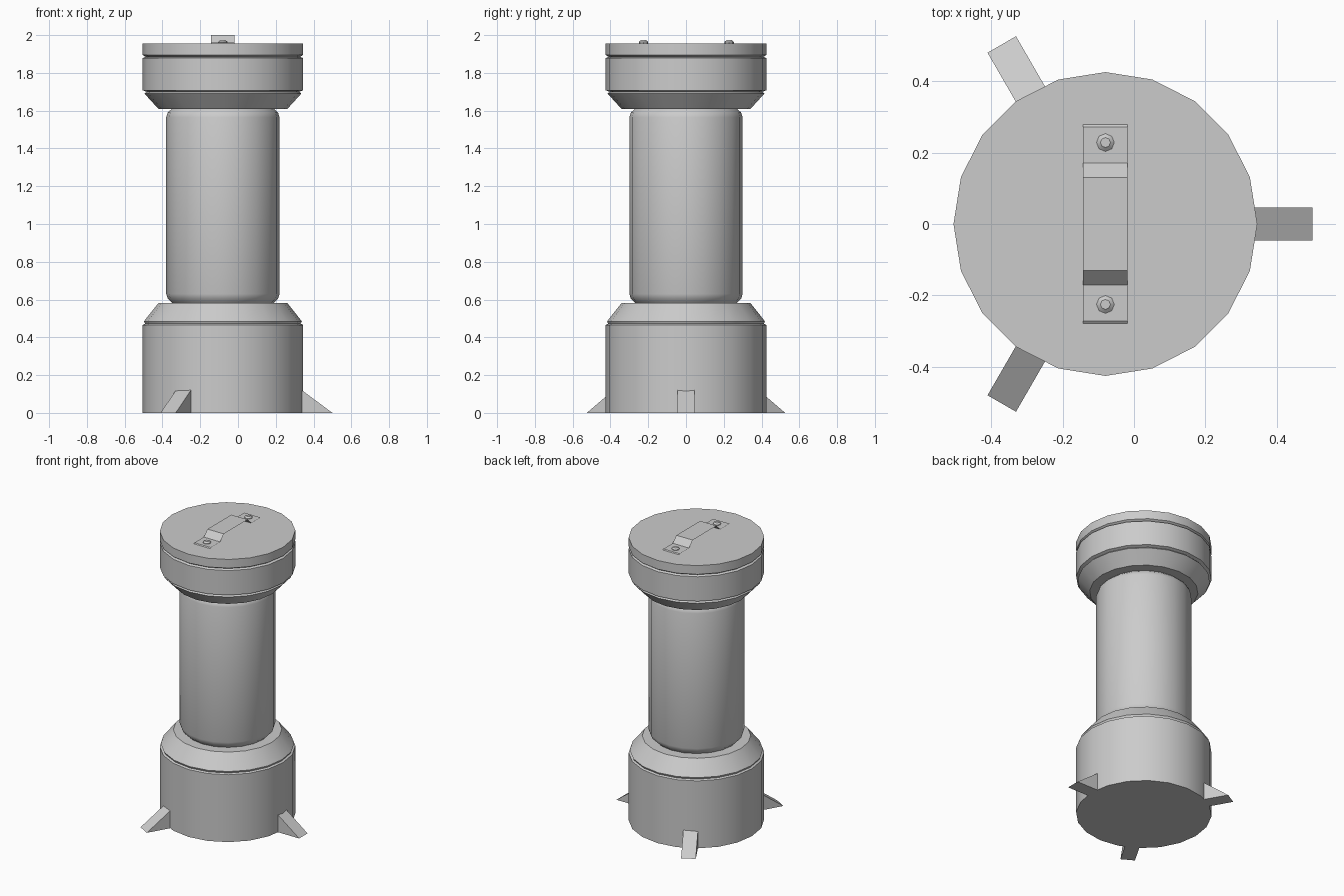
import bpy, bmesh
from math import cos, sin, pi, radians

if "Cube" in bpy.data.objects:
    bpy.data.objects.remove(bpy.data.objects["Cube"])

AXIS_X = -0.08
SIDES = 20


def finish(name, bm, smooth=True):
    bmesh.ops.recalc_face_normals(bm, faces=bm.faces)
    mesh = bpy.data.meshes.new(name)
    bm.to_mesh(mesh)
    bm.free()
    ob = bpy.data.objects.new(name, mesh)
    bpy.context.collection.objects.link(ob)
    ob.location.x = AXIS_X
    if smooth:
        bpy.ops.object.select_all(action='DESELECT')
        ob.select_set(True)
        bpy.context.view_layer.objects.active = ob
        bpy.ops.object.shade_smooth_by_angle(angle=radians(30))
    return ob


def lathe(name, profile, sides=SIDES, y=0.0):
    """Turn (radius, z) pairs around the vertical axis and cap both ends."""
    bm = bmesh.new()
    rings = [[bm.verts.new((r * cos(2 * pi * i / sides), y + r * sin(2 * pi * i / sides), z))
              for i in range(sides)] for r, z in profile]
    for a, b in zip(rings, rings[1:]):
        for i in range(sides):
            j = (i + 1) % sides
            bm.faces.new((a[i], a[j], b[j], b[i]))
    bm.faces.new(rings[0])
    bm.faces.new(rings[-1])
    return finish(name, bm)


# Main body: base, shaft and head
lathe("base", [(0.425, 0), (0.425, 0.466), (0.412, 0.472), (0.418, 0.485), (0.34, 0.583)])
lathe("shaft", [(0.27, 0.57), (0.27, 0.583), (0.292, 0.605), (0.30, 0.63),
                (0.30, 1.565), (0.292, 1.59), (0.27, 1.61), (0.27, 1.62)])
lathe("head", [(0.34, 1.608), (0.415, 1.69), (0.405, 1.70), (0.425, 1.708),
               (0.425, 1.878), (0.41, 1.885), (0.425, 1.895), (0.425, 1.955)])

# Three wedge feet around the base
for k in range(3):
    bm = bmesh.new()
    tri = [(0.39, 0), (0.58, 0), (0.39, 0.141)]
    ends = [[bm.verts.new((r, y, z)) for r, z in tri] for y in (-0.046, 0.046)]
    for e in ends:
        bm.faces.new(e)
    for i in range(3):
        j = (i + 1) % 3
        bm.faces.new((ends[0][i], ends[0][j], ends[1][j], ends[1][i]))
    foot = finish(f"foot_{k + 1}", bm, smooth=False)
    foot.rotation_euler.z = k * 2 * pi / 3

# Bent strap handle on the lid
half = [(0.28, 1.954), (0.272, 1.960), (0.17, 1.960), (0.13, 2.0)]
path = half + [(-y, z) for y, z in reversed(half)]
bm = bmesh.new()
rows = [[bm.verts.new((x, y, z)) for x in (-0.0625, 0.0625)] for y, z in path]
for a, b in zip(rows, rows[1:]):
    bm.faces.new((a[0], a[1], b[1], b[0]))
finish("handle", bm, smooth=False)

# Rivets holding the strap
for side, y in (("front", -0.225), ("back", 0.228)):
    lathe(f"rivet_{side}", [(0.025, 1.955), (0.025, 1.964), (0.014, 1.973)], 8, y)
